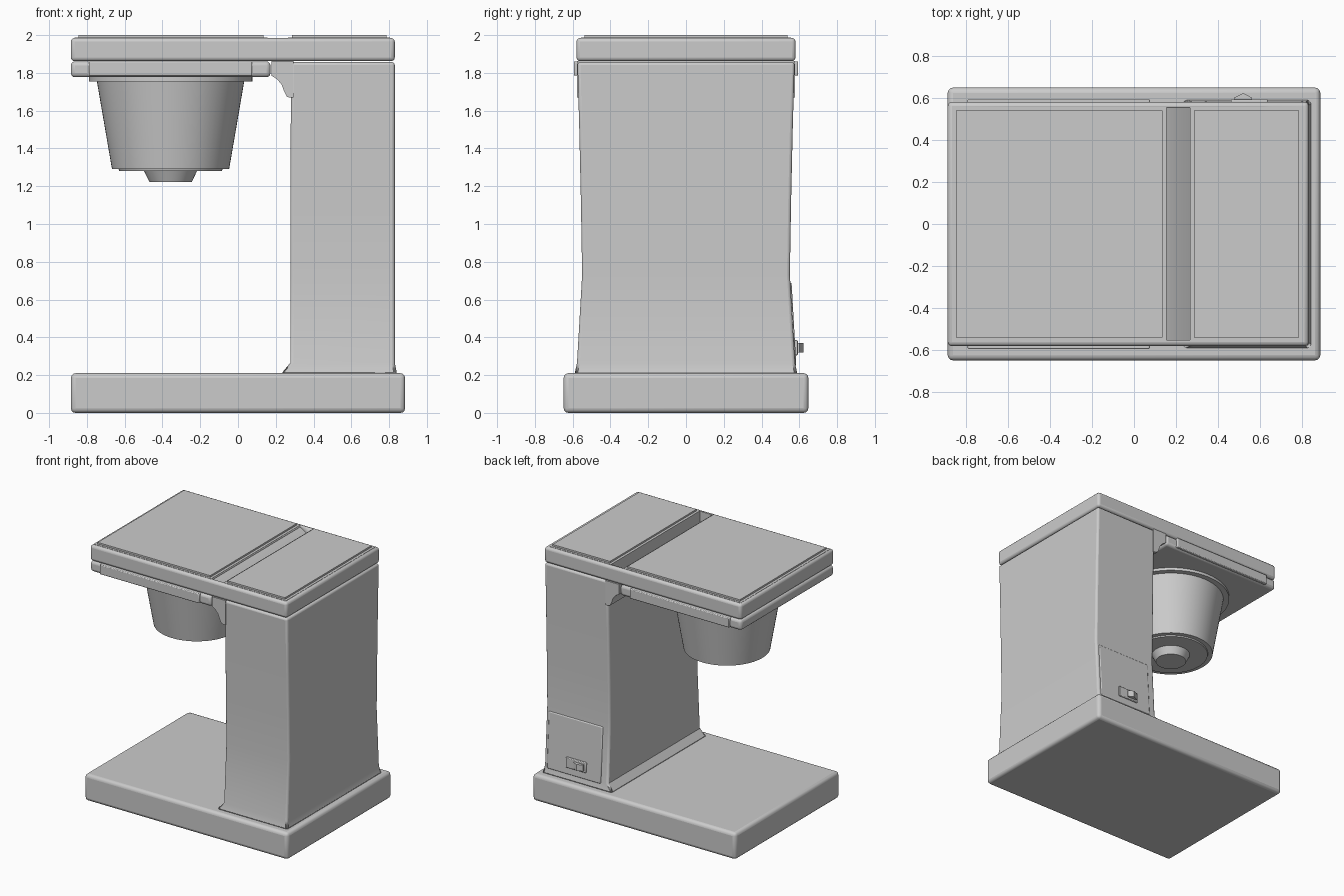
import bpy, bmesh, math

cube = bpy.data.objects.get("Cube")
if cube:
    bpy.data.objects.remove(cube, do_unlink=True)

GREY = (0.6, 0.6, 0.6, 1)
mat = bpy.data.materials.new("satin grey")
mat.use_nodes = True
mat.diffuse_color = GREY
mat.node_tree.nodes["Principled BSDF"].inputs["Base Color"].default_value = GREY


def finish(name, bm, bevel=0, segments=3, angle=30):
    """Turn a bmesh into a shaded object with an optional rounded edge."""
    bmesh.ops.recalc_face_normals(bm, faces=bm.faces)
    mesh = bpy.data.meshes.new(name)
    bm.to_mesh(mesh)
    bm.free()
    ob = bpy.data.objects.new(name, mesh)
    bpy.context.collection.objects.link(ob)
    mesh.materials.append(mat)
    if bevel:
        mod = ob.modifiers.new("rounded edges", "BEVEL")
        mod.width, mod.segments = bevel, segments
        mod.limit_method, mod.angle_limit = "ANGLE", math.radians(angle)
    bpy.ops.object.select_all(action="DESELECT")
    ob.select_set(True)
    bpy.context.view_layer.objects.active = ob
    bpy.ops.object.shade_smooth_by_angle(angle=math.radians(35))
    return ob


def loft(name, levels, **kw):
    """Stack of rectangles, each (z, x0, x1, y0, y1), skinned and capped."""
    bm = bmesh.new()
    rings = [[bm.verts.new(p) for p in
              ((x0, y0, z), (x1, y0, z), (x1, y1, z), (x0, y1, z))]
             for z, x0, x1, y0, y1 in levels]
    for a, b in zip(rings, rings[1:]):
        for i in range(4):
            j = (i + 1) % 4
            bm.faces.new((a[i], a[j], b[j], b[i]))
    bm.faces.new(rings[0])
    bm.faces.new(rings[-1])
    return finish(name, bm, **kw)


def box(name, x0, x1, y0, y1, z0, z1, **kw):
    return loft(name, [(z0, x0, x1, y0, y1), (z1, x0, x1, y0, y1)], **kw)


def prism(name, profile, y0, y1, **kw):
    """Closed x-z profile pushed from y0 to y1."""
    bm = bmesh.new()
    face = bm.faces.new([bm.verts.new((x, y0, z)) for x, z in profile])
    new = bmesh.ops.extrude_face_region(bm, geom=[face])["geom"]
    bmesh.ops.translate(bm, vec=(0, y1 - y0, 0),
                        verts=[v for v in new if isinstance(v, bmesh.types.BMVert)])
    return finish(name, bm, **kw)


def turned(name, profile, x, steps=64):
    """Round part from (radius, z) points, capped at both ends."""
    bm = bmesh.new()
    rings = []
    for r, z in profile:
        rings.append([bm.verts.new((x + r * math.cos(2 * math.pi * i / steps),
                                    r * math.sin(2 * math.pi * i / steps), z))
                      for i in range(steps)])
    for a, b in zip(rings, rings[1:]):
        for i in range(steps):
            j = (i + 1) % steps
            bm.faces.new((a[i], a[j], b[j], b[i]))
    bm.faces.new(rings[0])
    bm.faces.new(rings[-1])
    return finish(name, bm)


# Base slab
box("base", -0.885, 0.885, -0.648, 0.648, 0, 0.21, bevel=0.025)

# Waisted tower with a flared foot
loft("tower", [(0.2, 0.232, 0.845, -0.592, 0.592),
               (0.215, 0.235, 0.84, -0.588, 0.588),
               (0.265, 0.277, 0.83, -0.577, 0.577),
               (0.73, 0.277, 0.83, -0.55, 0.55),
               (1.1, 0.277, 0.83, -0.556, 0.556),
               (1.5, 0.279, 0.83, -0.565, 0.565),
               (1.857, 0.282, 0.83, -0.575, 0.575)], bevel=0.018, angle=50)

# Top plate with a sloping groove cut between the lids
plate = box("top_plate", -0.885, 0.83, -0.58, 0.58, 1.862, 1.985, bevel=0.02)
cutter = prism("groove_cutter", [(0.155, 2.05), (0.155, 1.972), (0.195, 1.95),
                                 (0.265, 1.895), (0.265, 2.05)], -0.55, 0.55)
cutter.hide_render = True
cutter.hide_set(True)
cut = plate.modifiers.new("groove", "BOOLEAN")
cut.object, cut.operation, cut.solver = cutter, "DIFFERENCE", "EXACT"

# Two stepped lids
for name, x0, x1 in (("wide_lid", -0.865, 0.155), ("narrow_lid", 0.265, 0.805)):
    rim, top = (x0, x1, -0.555, 0.555), (x0 + 0.02, x1 - 0.02, -0.538, 0.538)
    loft(name, [(1.98, *rim), (1.987, *rim), (1.987, *top), (2.0, *top)])

# Tray under the overhang, with a rail on each side
box("tray", -0.885, 0.172, -0.578, 0.578, 1.777, 1.861, bevel=0.022)
for name, side in (("front_rail", -1), ("back_rail", 1)):
    y = sorted((side * 0.55, side * 0.594))
    box(name, -0.79, 0.075, *y, 1.785, 1.861, bevel=0.006, segments=2)

# Curved bracket joining the tower and the overhang
prism("bracket", [(0.177, 1.862), (0.177, 1.785), (0.205, 1.768), (0.23, 1.74),
                  (0.245, 1.7), (0.258, 1.674), (0.275, 1.669), (0.295, 1.669),
                  (0.295, 1.862)], -0.578, 0.578)

# Round filter basket with flange and spout
turned("basket", [(0.433, 1.79), (0.433, 1.755), (0.39, 1.755), (0.31, 1.29),
                  (0.275, 1.29), (0.272, 1.28), (0.14, 1.28), (0.112, 1.222),
                  (0.1, 1.222)], -0.357)

# Access panel following the slope of the back
loft("back_panel", [(0.25, 0.335, 0.805, 0.54, 0.584),
                    (0.69, 0.335, 0.805, 0.52, 0.559)], bevel=0.008, segments=2)

# Rocker switch in its frame
box("switch_frame", 0.46, 0.635, 0.56, 0.592, 0.305, 0.385, bevel=0.005, segments=2)
rocker = bmesh.new()
ends = [[rocker.verts.new((x, y, z)) for x, y in
         ((0.475, 0.585), (0.475, 0.6), (0.52, 0.622), (0.56, 0.6), (0.56, 0.585))]
        for z in (0.32, 0.37)]
for end in ends:
    rocker.faces.new(end)
for i in range(5):
    j = (i + 1) % 5
    rocker.faces.new((ends[0][i], ends[0][j], ends[1][j], ends[1][i]))
finish("switch_rocker", rocker)
